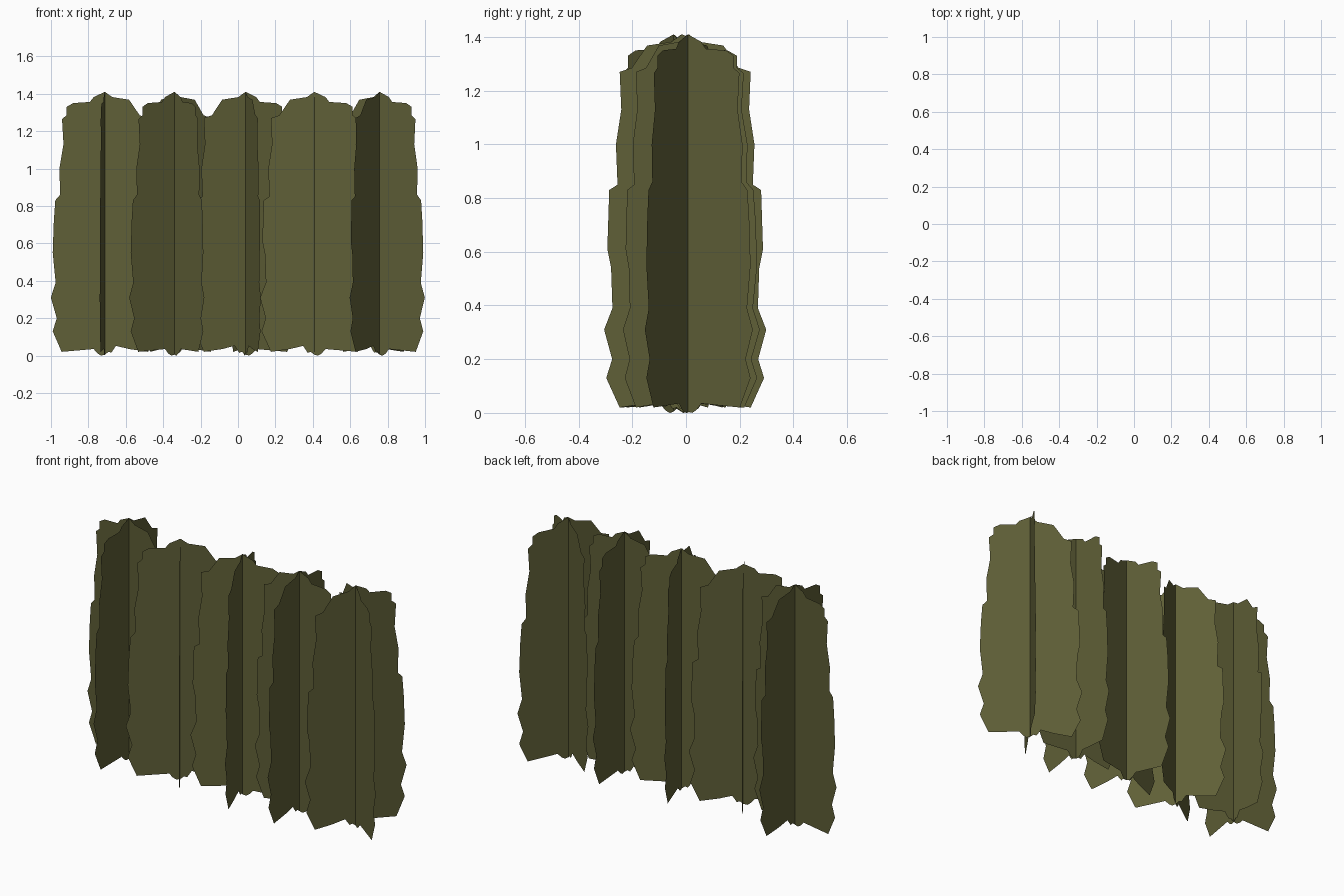
import bpy, math

# Ragged leaf-card outline (offset from the stem, height): right side from bottom to top, then left side down
RIGHT = [(0, 0.005), (0.02, 0.02), (0.035, 0.015), (0.06, 0.052), (0.13, 0.035), (0.232, 0.02),
         (0.282, 0.13), (0.26, 0.20), (0.29, 0.31), (0.259, 0.39), (0.264, 0.54), (0.278, 0.61),
         (0.271, 0.83), (0.24, 0.85), (0.246, 1.0), (0.226, 1.13), (0.232, 1.27),
         (0.187, 1.285), (0.13, 1.368), (0.04, 1.382)]
LEFT = [(0, 1.41), (-0.06, 1.382), (-0.08, 1.356), (-0.17, 1.35), (-0.205, 1.33),
        (-0.205, 1.285), (-0.23, 1.265), (-0.222, 1.13), (-0.244, 1.0), (-0.24, 0.86),
        (-0.266, 0.83), (-0.274, 0.72), (-0.28, 0.55), (-0.264, 0.39), (-0.29, 0.31),
        (-0.258, 0.20), (-0.28, 0.13), (-0.232, 0.02), (-0.06, 0.035), (-0.04, 0.012), (-0.02, 0)]

leaf = bpy.data.materials.new("olive_leaf")
leaf.diffuse_color = (0.115, 0.115, 0.038, 1)


def leaf_card(name, x, y, angle):
    """One flat vertical card turned about its stem line."""
    mesh = bpy.data.meshes.new(name)
    pts = [(u, 0, z) for u, z in RIGHT + LEFT]
    mesh.from_pydata(pts, [], [list(range(len(pts)))])
    mesh.materials.append(leaf)
    obj = bpy.data.objects.new(name, mesh)
    obj.location = (x, y, 0)
    obj.rotation_euler.z = math.radians(angle)
    bpy.context.collection.objects.link(obj)


# Row of five plants, each two crossed cards: stem x, stem y, turn in degrees
PLANTS = [(-0.712, 0.01, -5.5), (-0.34, -0.046, 33.5), (0.04, -0.017, 196.5),
          (0.408, -0.015, 179.5), (0.757, 0.007, 146.5)]
for i, (x, y, turn) in enumerate(PLANTS, 1):
    leaf_card(f"plant_{i}_wide_card", x, y, turn)
    leaf_card(f"plant_{i}_cross_card", x, y, turn + 90)
